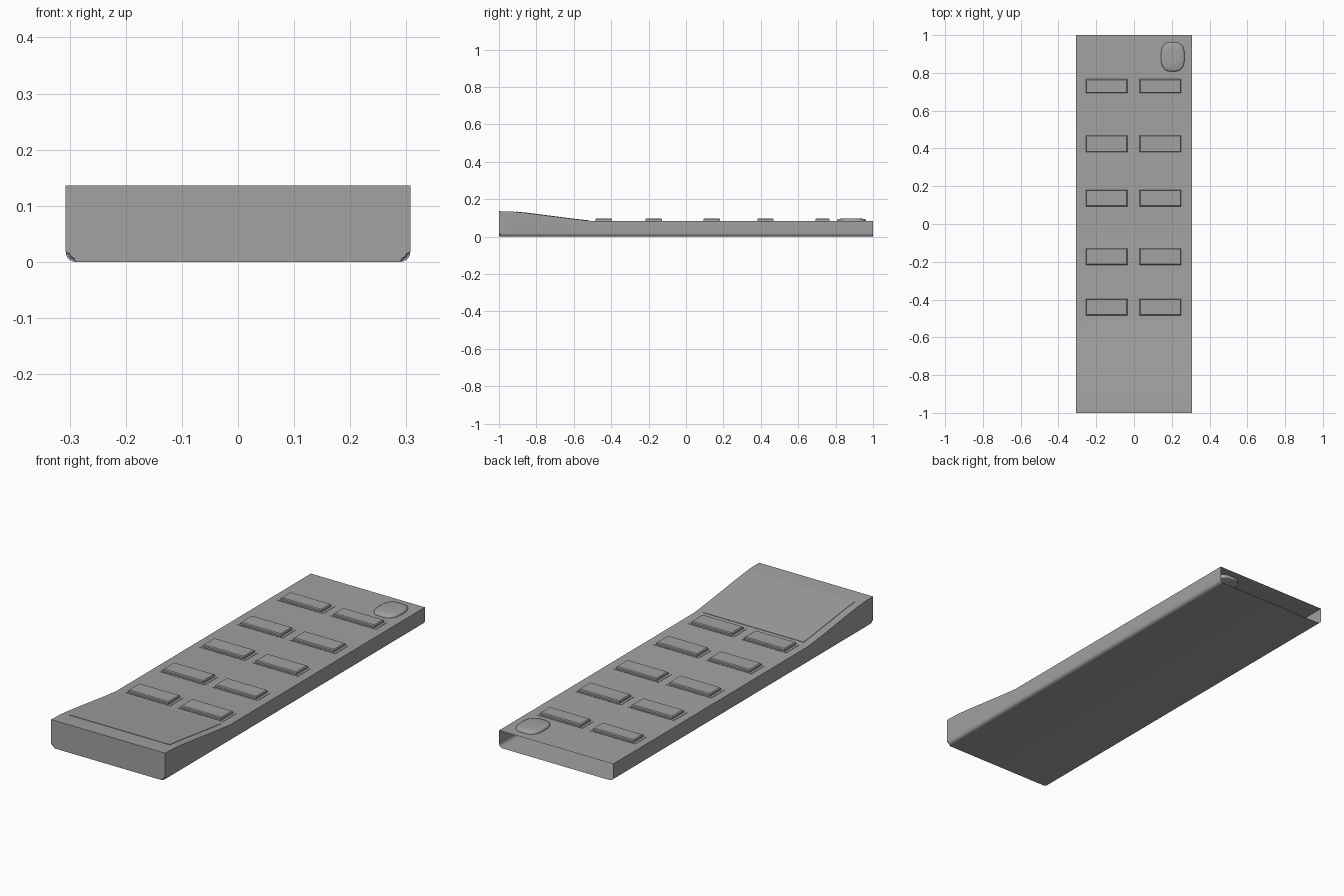
import bpy, bmesh, math

cube = bpy.data.objects.get("Cube")
if cube:
    bpy.data.objects.remove(cube, do_unlink=True)

grey = bpy.data.materials.new("plain grey")
grey.use_nodes = True
colour = (0.36, 0.36, 0.36, 1)
grey.diffuse_color = colour
grey.node_tree.nodes["Principled BSDF"].inputs["Base Color"].default_value = colour

HALF_W = 0.307
DECK = 0.083


def finish(name, bm, angle=40):
    bmesh.ops.recalc_face_normals(bm, faces=bm.faces)
    mesh = bpy.data.meshes.new(name)
    bm.to_mesh(mesh)
    bm.free()
    obj = bpy.data.objects.new(name, mesh)
    bpy.context.collection.objects.link(obj)
    mesh.materials.append(grey)
    bpy.ops.object.select_all(action="DESELECT")
    obj.select_set(True)
    bpy.context.view_layer.objects.active = obj
    bpy.ops.object.shade_smooth_by_angle(angle=math.radians(angle))
    return obj


def loft(bm, rings, cap_start=False, cap_end=False):
    """Join closed rings of points with quads."""
    loops = [[bm.verts.new(p) for p in ring] for ring in rings]
    for a, b in zip(loops, loops[1:]):
        for i in range(len(a)):
            j = (i + 1) % len(a)
            bm.faces.new((a[i], a[j], b[j], b[i]))
    if cap_start:
        bm.faces.new(loops[0])
    if cap_end:
        bm.faces.new(loops[-1])


def rounded_outline(w, d, power, count=32):
    """Superellipse outline, squarer for a higher power."""
    pts = []
    for i in range(count):
        t = 2 * math.pi * i / count
        c, s = math.cos(t), math.sin(t)
        pts.append((math.copysign(abs(c) ** (2 / power), c) * w / 2,
                    math.copysign(abs(s) ** (2 / power), s) * d / 2))
    return pts


# Casing: thin shell with a raised front end and an open back
profile = [(-1, 0.136), (-0.93, 0.134), (-0.85, 0.126), (-0.6, 0.094),
           (-0.5, DECK), (1, DECK)]


def casing_ring(y, top, r=0.018, steps=5):
    right = [(HALF_W - r + r * math.cos(a), y, r - r * math.sin(a))
             for a in (math.pi / 2 * i / steps for i in range(steps + 1))]
    half = [(HALF_W, y, top)] + right
    return half + [(-x, yy, z) for x, yy, z in reversed(half)]


bm = bmesh.new()
loft(bm, [casing_ring(y, z) for y, z in profile], cap_start=True)
# soften the lower front edge
edges = [e for e in bm.edges if all(v.co.y < -0.99 and v.co.z < 0.02 for v in e.verts)]
bmesh.ops.bevel(bm, geom=edges, offset=0.006, segments=3, affect="EDGES")
finish("casing", bm)

# Display panel: thin plate following the slope
bm = bmesh.new()
loft(bm, [[(-0.27, y, z - 0.002), (0.27, y, z - 0.002),
           (0.27, y, z + 0.002), (-0.27, y, z + 0.002)]
          for y, z in [(-0.91, 0.132), (-0.85, 0.126), (-0.6, 0.094), (-0.52, 0.085)]],
     True, True)
finish("display_panel", bm, 30)


# Keys: tapered block on a low surround
def block(bm, x, y, sections):
    rings = []
    for w, d, z in sections:
        rings.append([(x + sx * w / 2, y + sy * d / 2, z)
                      for sx, sy in ((-1, -1), (1, -1), (1, 1), (-1, 1))])
    loft(bm, rings, True, True)


for row, (y, depth) in enumerate([(0.73, 0.075), (0.425, 0.088), (0.137, 0.088),
                                  (-0.173, 0.088), (-0.44, 0.088)], 1):
    for side, x in (("right", -0.145), ("left", 0.14)):
        bm = bmesh.new()
        block(bm, x, y, [(0.245, depth + 0.012, DECK - 0.004),
                         (0.245, depth + 0.012, DECK + 0.0015)])
        finish(f"key_surround_{side}_{row}", bm, 30)
        bm = bmesh.new()
        block(bm, x, y, [(0.22, depth, DECK - 0.004), (0.22, depth, DECK + 0.010),
                         (0.212, depth - 0.008, DECK + 0.014)])
        finish(f"key_{side}_{row}", bm, 30)

# Power button: rounded, slightly domed, reaching through the casing
bm = bmesh.new()
rings = []
for scale, z in [(0.92, 0.062), (1, 0.066), (1, 0.088), (0.97, 0.092), (0.88, 0.095), (0.5, 0.097)]:
    rings.append([(0.205 + x * scale, 0.885 + y * scale, z)
                  for x, y in rounded_outline(0.125, 0.155, 2.8)])
loft(bm, rings, True, True)
finish("power_button", bm, 50)
